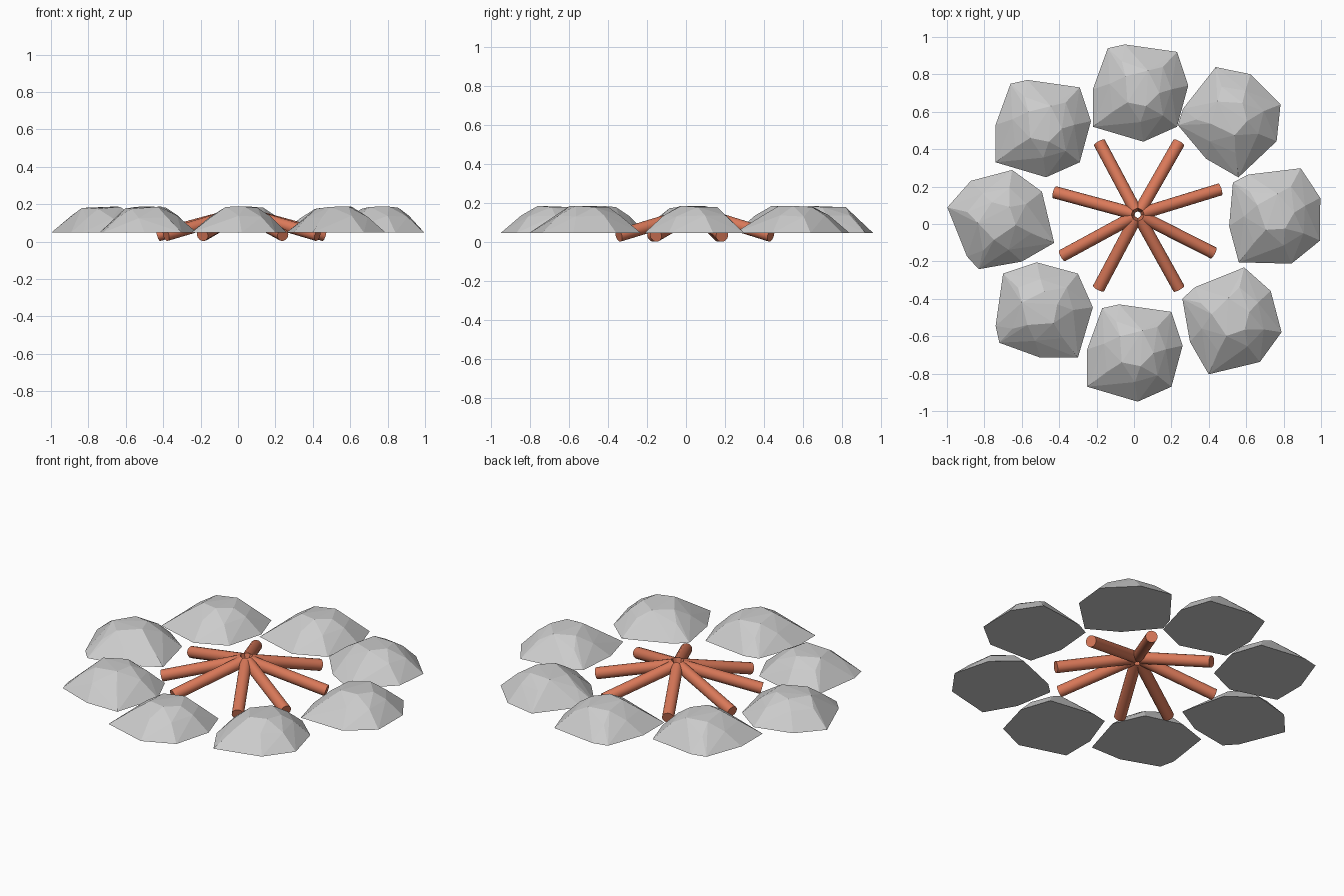
import bpy, bmesh
from math import radians, cos, sin
from mathutils import Vector

if "Cube" in bpy.data.objects:
    bpy.data.objects.remove(bpy.data.objects["Cube"])

# One faceted stone: flat base outline plus shoulder and crown points, hulled
base = [(-.085, .26), (.195, .22), (.255, .04), (.195, -.18),
        (.015, -.26), (-.255, -.18), (-.255, .02), (-.175, .24)]
upper = [(-.10, .17, .125), (.12, .14, .138), (.165, .02, .138), (.12, -.12, .132),
         (0, -.155, .138), (-.15, -.10, .13), (-.165, .05, .125),
         (-.08, .09, .175), (.04, .12, .18), (.10, 0, .181),
         (.03, -.07, .187), (-.07, -.05, .186)]
bm = bmesh.new()
for p in [(x, y, .048) for x, y in base] + upper:
    bm.verts.new(p)
hull = bmesh.ops.convex_hull(bm, input=bm.verts)
loose = [v for v in bm.verts if not v.link_faces]
bmesh.ops.delete(bm, geom=loose, context='VERTS')
bmesh.ops.recalc_face_normals(bm, faces=bm.faces)
stone_mesh = bpy.data.meshes.new("stone")
bm.to_mesh(stone_mesh)
bm.free()

# Ring of stones: x, y, turn in degrees
stones = [(.035, .70, 0), (.53, .56, 60), (.76, .035, 15), (.53, -.52, 30),
          (.005, -.69, 0), (-.48, -.46, 90), (-.71, .03, 120), (-.485, .51, 0)]
for i, (x, y, turn) in enumerate(stones):
    ob = bpy.data.objects.new(f"stone_{i + 1}", stone_mesh)
    ob.location = (x, y, 0)
    ob.rotation_euler.z = radians(turn)
    bpy.context.collection.objects.link(ob)

# Logs leaning together at the middle
wood = bpy.data.materials.new("wood")
wood.diffuse_color = (.7, .19, .1, 1)
wood.use_nodes = True
wood.node_tree.nodes["Principled BSDF"].inputs["Base Color"].default_value = wood.diffuse_color
centre = Vector((.02, .05, .155))
ends = [(-.185, .435), (.24, .435), (.46, .185), (.425, -.155),
        (.24, -.345), (-.19, -.345), (-.385, -.17), (-.425, .17)]
for i, (x, y) in enumerate(ends):
    outer = Vector((x, y, .035))
    d = outer - centre
    inner = centre + d.normalized() * .025
    axis = outer - inner
    bpy.ops.mesh.primitive_cylinder_add(vertices=16, radius=.033, depth=axis.length,
                                        location=(inner + outer) / 2)
    log = bpy.context.object
    log.name = f"log_{i + 1}"
    log.rotation_euler = axis.to_track_quat('Z', 'Y').to_euler()
    log.data.materials.append(wood)
    bpy.ops.object.shade_smooth_by_angle()
